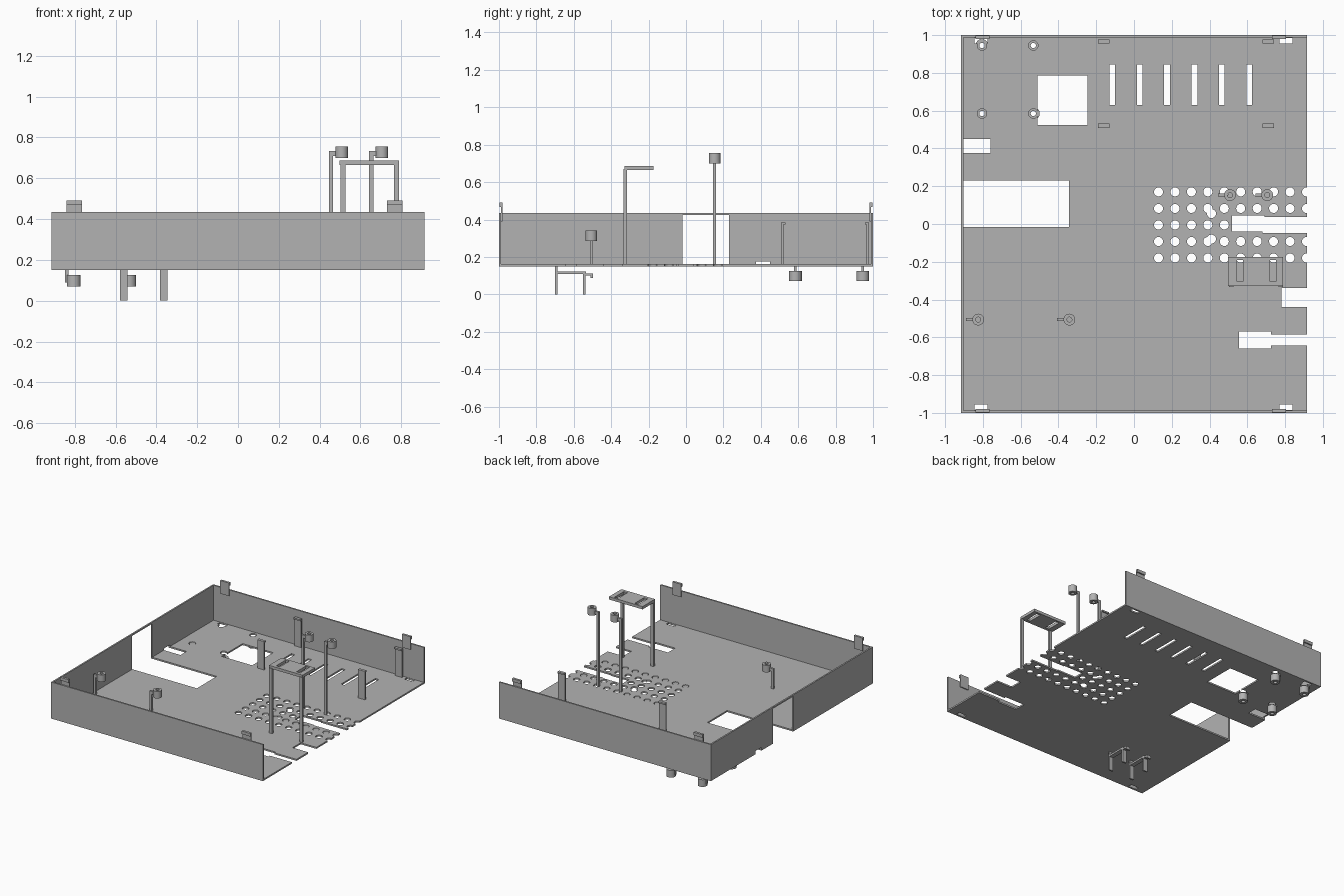
import bpy, bmesh, math
from mathutils import Matrix, Vector

cube = bpy.data.objects.get("Cube")
if cube:
    bpy.data.objects.remove(cube, do_unlink=True)

GREY = (0.45, 0.45, 0.45, 1)
metal = bpy.data.materials.new("plain grey")
metal.use_nodes = True
metal.diffuse_color = GREY
metal.node_tree.nodes["Principled BSDF"].inputs["Base Color"].default_value = GREY

FLOOR, TOP, T = 0.15, 0.435, 0.012   # underside, wall top, sheet thickness
DECK = FLOOR + T
HX, HY = 0.915, 1.0


def add_box(bm, x, y, z):
    size = [b - a for a, b in (x, y, z)]
    mid = Vector([(a + b) / 2 for a, b in (x, y, z)])
    bmesh.ops.create_cube(bm, size=1, matrix=Matrix.Translation(mid) @ Matrix.Diagonal((*size, 1)))


def add_ring(bm, cx, cy, r_out, r_in, z0, z1, n=24):
    corners = [(r_out, z0), (r_out, z1), (r_in, z1), (r_in, z0)]
    loops = [[bm.verts.new((cx + r * math.cos(math.tau * i / n), cy + r * math.sin(math.tau * i / n), z))
              for i in range(n)] for r, z in corners]
    for a, b in zip(loops, loops[1:] + loops[:1]):
        for i in range(n):
            j = (i + 1) % n
            bm.faces.new((a[i], a[j], b[j], b[i]))


def finish(name, bm, smooth=False):
    bmesh.ops.recalc_face_normals(bm, faces=bm.faces)
    mesh = bpy.data.meshes.new(name)
    bm.to_mesh(mesh)
    bm.free()
    mesh.materials.append(metal)
    ob = bpy.data.objects.new(name, mesh)
    bpy.context.collection.objects.link(ob)
    if smooth:
        bpy.ops.object.select_all(action='DESELECT')
        ob.select_set(True)
        bpy.context.view_layer.objects.active = ob
        bpy.ops.object.shade_smooth_by_angle(angle=math.radians(35))
    return ob


def boxes(name, *specs):
    bm = bmesh.new()
    for s in specs:
        add_box(bm, *s)
    return finish(name, bm)


def cut(ob, cutter):
    mod = ob.modifiers.new("cutouts", 'BOOLEAN')
    mod.operation, mod.solver, mod.object = 'DIFFERENCE', 'EXACT', cutter
    mod.use_self = True
    cutter.hide_render = True
    cutter.hide_set(True)


# Floor with all its cutouts
floor = boxes("floor", ((-HX, HX), (-HY, HY), (FLOOR, DECK)))
bm = bmesh.new()
CZ = (FLOOR - 0.05, DECK + 0.05)
rects = [
    ((-0.51, -0.245), (0.525, 0.785)), ((-1, -0.345), (-0.015, 0.23)), ((-1, -0.76), (0.375, 0.45)),
    ((0.52, 0.69), (-0.04, 0.045)), ((0.68, 1), (-0.047, 0.038)), ((0.78, 1), (-0.44, -0.34)),
    ((0.555, 0.725), (-0.66, -0.57)), ((0.715, 1), (-0.643, -0.585)),
]
rects += [((x - 0.015, x + 0.015), (0.63, 0.845)) for x in [-0.115 + 0.145 * i for i in range(6)]]
rects += [((x, x + 0.07), y) for x in (-0.845, 0.77) for y in ((-0.985, -0.955), (0.955, 0.985))]
for x, y in rects:
    add_box(bm, x, y, CZ)
vents = [(0.13 + 0.087 * i, 0.17 - 0.0875 * j) for j in range(5) for i in range(10) if j != 2 or i < 5]
vents += [(0.41, 0.055), (0.41, -0.08)]
standoffs = [(x, y) for x in (-0.805, -0.533) for y in (0.585, 0.945)]
for pts, r in ((vents, 0.024), (standoffs, 0.025)):
    for x, y in pts:
        bmesh.ops.create_cone(bm, cap_ends=True, segments=20, radius1=r, radius2=r, depth=0.16,
                              matrix=Matrix.Translation((x, y, FLOOR)))
cut(floor, finish("floor_cutter", bm))

# Walls: the +x side stays open
boxes("front_wall", ((-HX, HX), (-HY, -HY + T), (FLOOR, TOP)))
boxes("back_wall", ((-HX, HX), (HY - T, HY), (FLOOR, TOP)))
side = boxes("right_wall", ((-HX, -HX + T), (-HY, HY), (FLOOR, TOP)))
cut(side, boxes("wall_cutter", ((-1, -0.8), (-0.018, 0.23), (0.1, TOP - T)),
                ((-1, -0.8), (0.375, 0.45), (0.1, 0.175))))

# Clips on the rims of the front and back walls
for s, side_name in ((-1, "front"), (1, "back")):
    for x, end in ((-0.84, "right"), (0.73, "left")):
        inner, mid, outer = s * 0.98, s * 0.988, s * 0.998
        boxes(f"{side_name}_{end}_clip",
              ((x, x + 0.075), sorted((inner, mid)), (0.39, 0.49)),
              ((x, x + 0.075), sorted((inner, outer)), (0.468, 0.492)))


# Offset post carrying a ring head
def ring_post(name, x, y, height, arm):
    bm = bmesh.new()
    head = height - 0.055
    add_box(bm, (x - arm, x - arm + 0.02), (y - 0.008, y + 0.008), (FLOOR, height - 0.022))
    add_box(bm, (x - arm, x - 0.025), (y - 0.008, y + 0.008), (height - 0.045, height - 0.022))
    add_ring(bm, x, y, 0.031, 0.013, head, height)
    finish(name, bm, True)


for i, x in enumerate((-0.825, -0.342)):
    ring_post(f"short_ring_post_{i + 1}", x, -0.506, 0.34, 0.065)
for i, x in enumerate((0.508, 0.705)):
    ring_post(f"tall_ring_post_{i + 1}", x, 0.153, 0.755, 0.062)

# Hanging standoffs beneath the floor
for i, (x, y) in enumerate(standoffs):
    bm = bmesh.new()
    add_ring(bm, x, y, 0.034, 0.014, 0.07, 0.126)
    add_box(bm, (x - 0.042, x - 0.026), (y - 0.007, y + 0.007), (0.09, DECK - 0.005))
    finish(f"standoff_{i + 1}", bm, True)

# Raised bracket: slotted plate on two legs
plate = boxes("bracket_plate", ((0.498, 0.788), (-0.328, -0.175), (0.665, 0.687)))
cut(plate, boxes("plate_cutter", *[((x - 0.016, x + 0.016), (-0.305, -0.19), (0.6, 0.8))
                                   for x in (0.56, 0.735)]))
for x, end in ((0.503, "right"), (0.765, "left")):
    boxes(f"bracket_{end}_leg", ((x, x + 0.024), (-0.333, -0.316), (FLOOR, 0.67)))

# Upright hooked tabs near the back
for x in (-0.16, 0.71):
    for y, d in ((0.515, 1), (0.972, -1)):
        lip = sorted((y - d * 0.006, y + d * 0.016))
        boxes("hooked_tab", ((x - 0.03, x + 0.03), (y - 0.006, y + 0.006), (FLOOR, 0.38)),
              ((x - 0.03, x + 0.03), lip, (0.372, 0.384)))

# Two U-shaped feet under the front
for x, end in ((-0.577, "right"), (-0.382, "left")):
    w = (x, x + 0.036)
    boxes(f"{end}_foot", (w, (-0.7, -0.688), (0, FLOOR + 0.005)), (w, (-0.7, -0.535), (0.108, 0.122)),
          (w, (-0.55, -0.538), (0, 0.12)), (w, (-0.538, -0.498), (0.1, 0.112)),
          (w, (-0.51, -0.498), (0.088, 0.112)))
